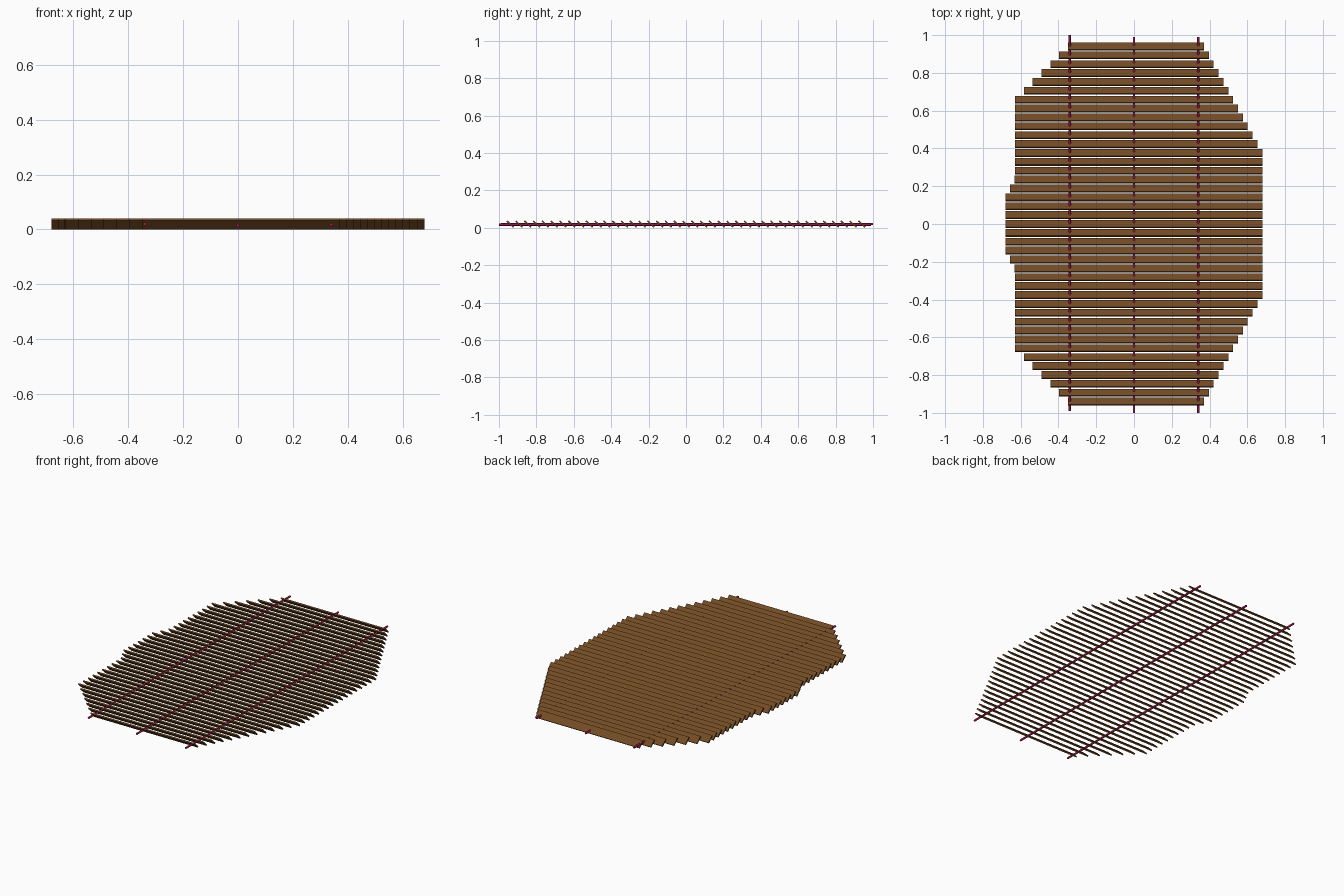
import bpy
from math import radians, pi

if "Cube" in bpy.data.objects:
    bpy.data.objects.remove(bpy.data.objects["Cube"])

PITCH, TILT = 0.047, radians(-43)
SLAT_W, SLAT_T = 0.049, 0.008


def material(name, color):
    m = bpy.data.materials.new(name)
    m.diffuse_color = (*color, 1)
    m.use_nodes = True
    m.node_tree.nodes["Principled BSDF"].inputs["Base Color"].default_value = m.diffuse_color
    return m


wood = material("wood", (0.17, 0.07, 0.018))
thread = material("thread", (0.45, 0.008, 0.10))


# Outline of the mat: left and right reach of the slat k rows from the middle
def left_reach(k):
    if k >= 14:
        return 0.349 + 0.0469 * (20 - k)
    return max(0.63, min(0.68, 0.68 - 0.0235 * (k - 3)))


def right_reach(k):
    return min(0.68, 0.37 + 0.0258 * (20 - k))


# Tilted slats, high on the front edge
for i in range(-20, 21):
    l, r = -left_reach(abs(i)), right_reach(abs(i))
    bpy.ops.mesh.primitive_cube_add(
        size=1, location=((l + r) / 2, i * PITCH, 0.0197), rotation=(TILT, 0, 0))
    slat = bpy.context.object
    slat.name = f"slat_{i + 21:02d}"
    slat.scale = (r - l, SLAT_W, SLAT_T)
    slat.data.materials.append(wood)

# Three cords threaded through all slats
for name, x, y, z in (("left_cord", -0.34, 0.005, 0.020),
                      ("middle_cord", 0.0, -0.005, 0.015),
                      ("right_cord", 0.34, -0.005, 0.018)):
    bpy.ops.mesh.primitive_cylinder_add(
        vertices=8, radius=0.006, depth=1.99, location=(x, y, z), rotation=(pi / 2, 0, 0))
    cord = bpy.context.object
    cord.name = name
    cord.data.materials.append(thread)
    bpy.ops.object.shade_smooth_by_angle(angle=radians(50))
